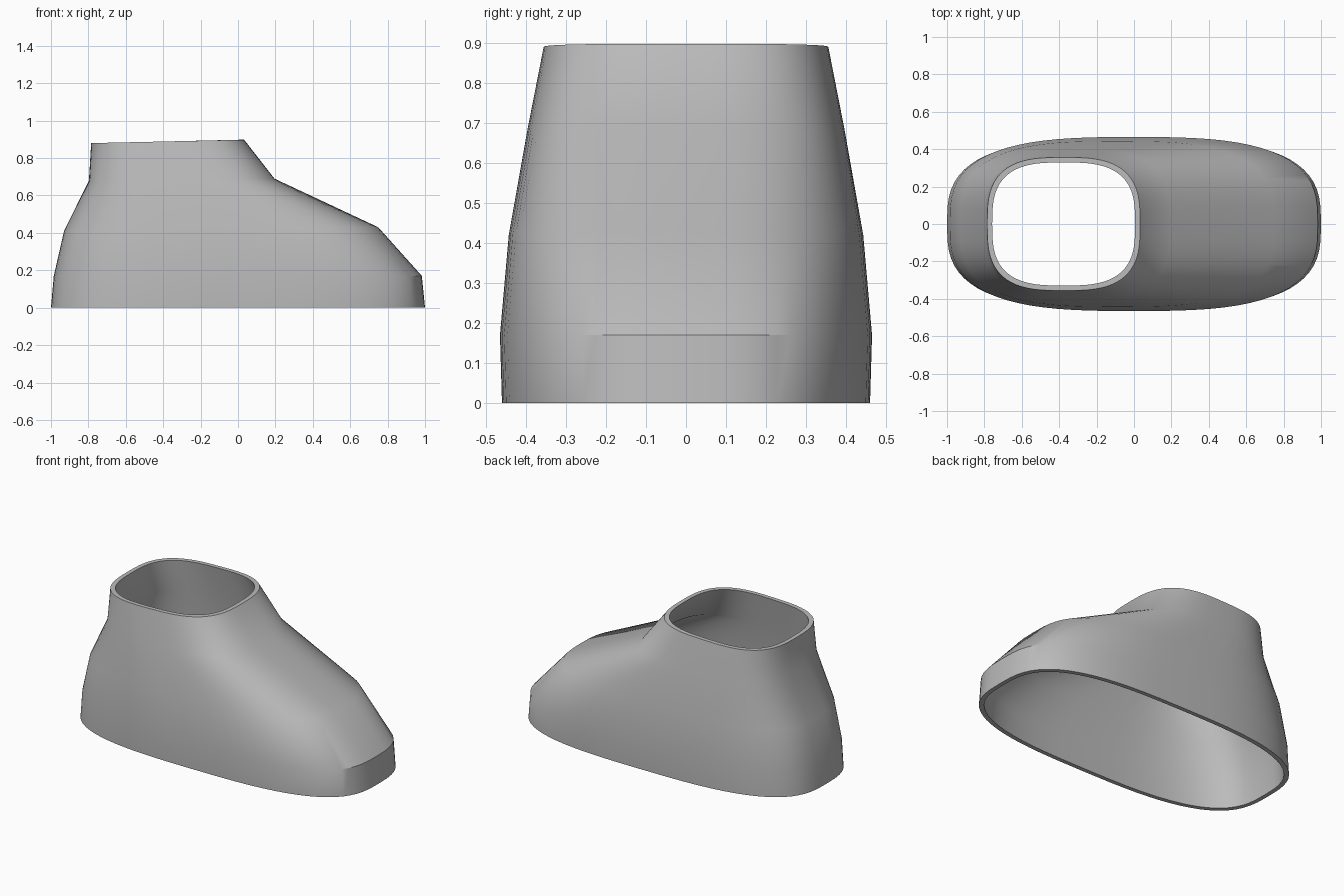
import bpy, bmesh, math

cube = bpy.data.objects.get("Cube")
if cube:
    bpy.data.objects.remove(cube, do_unlink=True)

SEGMENTS = 72
WALL = 0.027

# Sections from sole to collar: heel x, heel z, toe x, toe z, half width, toe wall inset
SECTIONS = [
    (-1.0, 0.0, 1.0, 0.0, 0.46, 0.027),
    (-0.985, 0.17, 0.983, 0.17, 0.465, 0.035),
    (-0.93, 0.41, 0.75, 0.43, 0.443, 0.05),
    (-0.797, 0.68, 0.195, 0.69, 0.396, 0.045),
    (-0.785, 0.88, 0.033, 0.898, 0.356, 0.027),
]


def rounded(value, power=2 / 3):
    return math.copysign(abs(value) ** power, value)


def ring(bm, section, inner):
    """One rounded-rectangle section of the outer or inner wall."""
    heel, heel_z, toe, toe_z, width, toe_inset = section
    if inner:
        heel, toe, width = heel + WALL, toe - toe_inset, width - WALL
    verts = []
    for i in range(SEGMENTS):
        angle = math.tau * i / SEGMENTS
        u, v = rounded(math.cos(angle)), rounded(math.sin(angle))
        t = (u + 1) / 2
        verts.append(bm.verts.new((heel + (toe - heel) * t, width * v,
                                   heel_z + (toe_z - heel_z) * t)))
    return verts


# Shoe shell: up the outside, over the collar, down the inside, closed under the rim
bm = bmesh.new()
loops = [ring(bm, s, False) for s in SECTIONS]
loops += [ring(bm, s, True) for s in reversed(SECTIONS)]
for a, b in zip(loops, loops[1:] + loops[:1]):
    for i in range(SEGMENTS):
        j = (i + 1) % SEGMENTS
        bm.faces.new((a[i], a[j], b[j], b[i]))
bmesh.ops.recalc_face_normals(bm, faces=bm.faces)
mesh = bpy.data.meshes.new("shoe_shell")
bm.to_mesh(mesh)
bm.free()
shell = bpy.data.objects.new("shoe_shell", mesh)
bpy.context.collection.objects.link(shell)

# Plain grey
grey = bpy.data.materials.new("plain_grey")
grey.use_nodes = True
colour = (0.5, 0.5, 0.5, 1)
grey.diffuse_color = colour
grey.node_tree.nodes["Principled BSDF"].inputs["Base Color"].default_value = colour
mesh.materials.append(grey)

# Smooth walls with crisp rims and toe crease
bpy.ops.object.select_all(action="DESELECT")
shell.select_set(True)
bpy.context.view_layer.objects.active = shell
bpy.ops.object.shade_smooth_by_angle(angle=math.radians(32))
